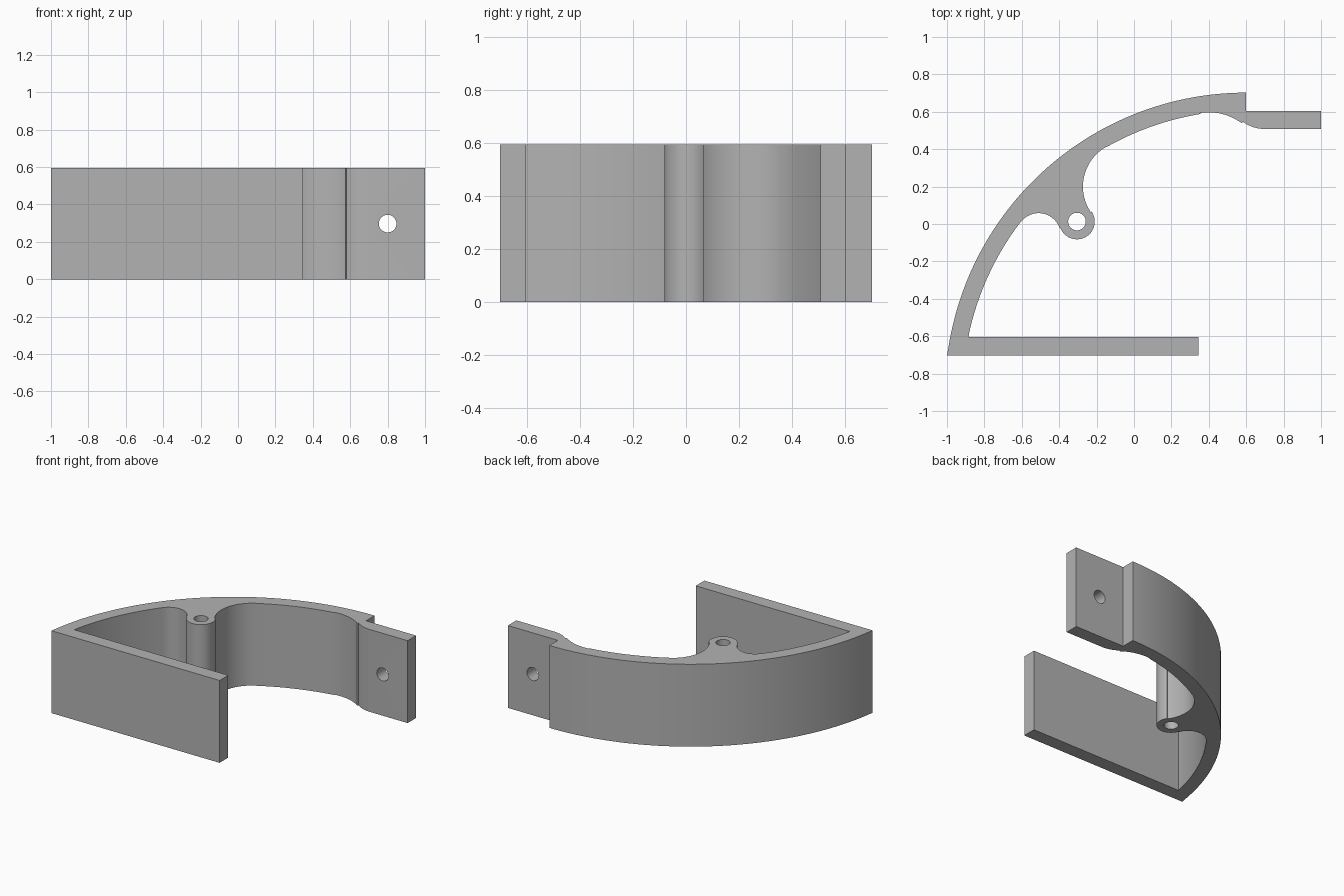
import bpy, bmesh
from math import cos, sin, atan2, pi, tau
from mathutils import Matrix

cube = bpy.data.objects.get("Cube")
if cube:
    bpy.data.objects.remove(cube, do_unlink=True)

HEIGHT = 0.595
WALL_BACK, WALL_FRONT = 0.7025, -0.7025
MAIN = (0.6, -0.909)            # centre shared by both faces of the curved wall
R_OUT, R_IN = 1.6115, 1.517
BOSS, R_BOSS = (-0.305, 0.013), 0.095
LEFT_FILLET, R_LEFT = (-0.51, -0.06), 0.118
RIGHT_FILLET, R_RIGHT = (-0.03, 0.2), 0.243
HUMP, R_HUMP = (0.4, 0.302), 0.295
DIP, R_DIP = (0.7, 0.708), 0.2
R_HOLE = 0.047


def direction(a, b):
    return atan2(b[1] - a[1], b[0] - a[0])


def arc(c, r, start, end, n):
    """Points along an arc, both ends included."""
    return [(c[0] + r * cos(start + (end - start) * i / n),
             c[1] + r * sin(start + (end - start) * i / n)) for i in range(n + 1)]


def cylinder(name, place, depth):
    bm = bmesh.new()
    bmesh.ops.create_cone(bm, cap_ends=True, segments=40, radius1=R_HOLE,
                          radius2=R_HOLE, depth=depth, matrix=place)
    mesh = bpy.data.meshes.new(name)
    bm.to_mesh(mesh)
    bm.free()
    ob = bpy.data.objects.new(name, mesh)
    bpy.context.collection.objects.link(ob)
    ob.hide_render = True
    return ob


# Outline: outer curve, stepped tab, inner curve with boss, flat plate
tab_angle = direction(HUMP, DIP)
right_angle = direction(MAIN, RIGHT_FILLET)
left_angle = direction(MAIN, LEFT_FILLET)
start = direction(MAIN, (-1, WALL_FRONT))
inner_end = pi - 0.205
outline = [(-1, WALL_FRONT)]
outline += arc(MAIN, R_OUT, start, pi / 2, 56)[1:]
outline += [(0.6, 0.605), (1, 0.605), (1, 0.508)]
outline += arc(DIP, R_DIP, -pi / 2, tab_angle - pi, 10)
outline += arc(HUMP, R_HUMP, tab_angle, direction(MAIN, HUMP), 14)
outline += arc(MAIN, R_IN, direction(MAIN, (0.36, 0.59)), right_angle, 16)
outline += arc(RIGHT_FILLET, R_RIGHT, right_angle,
               direction(RIGHT_FILLET, BOSS) + tau, 24)
outline += arc(BOSS, R_BOSS, direction(BOSS, RIGHT_FILLET),
               direction(BOSS, LEFT_FILLET), 32)
outline += arc(LEFT_FILLET, R_LEFT, direction(LEFT_FILLET, BOSS), left_angle, 24)
outline += arc(MAIN, R_IN, left_angle, inner_end, 24)
outline += [(0.345, -0.604), (0.345, WALL_FRONT)]
# The inner curve ends exactly on the plate's inner face
outline[-3] = (outline[-3][0], -0.604)

# Bracket body
bm = bmesh.new()
base = bm.faces.new([bm.verts.new((x, y, 0)) for x, y in outline])
top = bmesh.ops.extrude_face_region(bm, geom=[base])["geom"]
bmesh.ops.translate(bm, vec=(0, 0, HEIGHT),
                    verts=[v for v in top if isinstance(v, bmesh.types.BMVert)])
bmesh.ops.remove_doubles(bm, verts=bm.verts, dist=0.0005)
bmesh.ops.recalc_face_normals(bm, faces=bm.faces)
mesh = bpy.data.meshes.new("curved_bracket")
bm.to_mesh(mesh)
bm.free()
bracket = bpy.data.objects.new("curved_bracket", mesh)
bpy.context.collection.objects.link(bracket)

# Material
grey = bpy.data.materials.new("plain_grey")
grey.use_nodes = True
grey.diffuse_color = (0.45, 0.45, 0.45, 1)
grey.node_tree.nodes["Principled BSDF"].inputs["Base Color"].default_value = (0.45, 0.45, 0.45, 1)
mesh.materials.append(grey)

# Screw holes through the boss and the tab
cutters = [
    cylinder("boss_hole_cutter", Matrix.Translation((*BOSS, HEIGHT / 2)), 1),
    cylinder("tab_hole_cutter", Matrix.Translation((0.8, 0.555, HEIGHT / 2))
             @ Matrix.Rotation(pi / 2, 4, "X"), 0.4),
]
bpy.ops.object.select_all(action="DESELECT")
bpy.context.view_layer.objects.active = bracket
bracket.select_set(True)
for cutter in cutters:
    mod = bracket.modifiers.new(cutter.name, "BOOLEAN")
    mod.operation = "DIFFERENCE"
    mod.solver = "EXACT"
    mod.object = cutter
    bpy.ops.object.modifier_apply(modifier=mod.name)
    bpy.data.objects.remove(cutter, do_unlink=True)

bpy.ops.object.shade_smooth_by_angle(angle=pi / 6)
